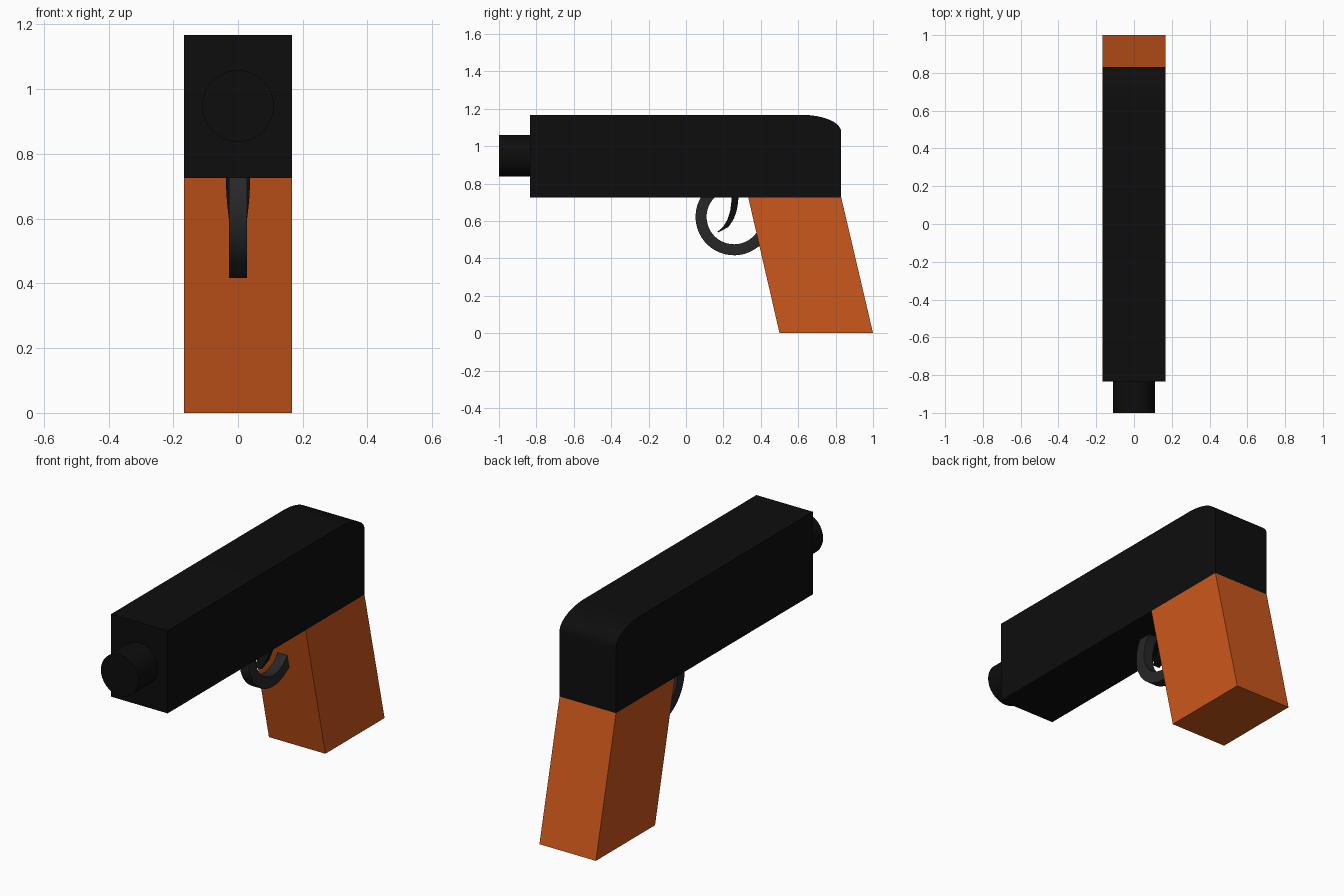
import bpy, bmesh
from math import sin, cos, pi, radians

if "Cube" in bpy.data.objects:
    bpy.data.objects.remove(bpy.data.objects["Cube"])


def material(name, rgb):
    m = bpy.data.materials.new(name)
    m.diffuse_color = (*rgb, 1)
    m.use_nodes = True
    m.node_tree.nodes["Principled BSDF"].inputs["Base Color"].default_value = m.diffuse_color
    return m


black = material("black_metal", (0.004, 0.004, 0.004))
grey = material("dark_grey_metal", (0.02, 0.02, 0.02))
orange = material("orange_grip", (0.6, 0.095, 0.011))


def finish(obj, mat, smooth=True):
    obj.data.materials.append(mat)
    bpy.ops.object.select_all(action='DESELECT')
    obj.select_set(True)
    bpy.context.view_layer.objects.active = obj
    if smooth:
        bpy.ops.object.shade_smooth_by_angle(angle=radians(30))
    return obj


def from_bmesh(name, bm):
    bmesh.ops.recalc_face_normals(bm, faces=bm.faces)
    mesh = bpy.data.meshes.new(name)
    bm.to_mesh(mesh)
    bm.free()
    obj = bpy.data.objects.new(name, mesh)
    bpy.context.collection.objects.link(obj)
    return obj


def extrude_profile(name, profile, half_width):
    """Side profile of (y, z) points, extruded across x."""
    bm = bmesh.new()
    face = bm.faces.new([bm.verts.new((-half_width, y, z)) for y, z in profile])
    geom = bmesh.ops.extrude_face_region(bm, geom=[face])["geom"]
    verts = [g for g in geom if isinstance(g, bmesh.types.BMVert)]
    bmesh.ops.translate(bm, verts=verts, vec=(2 * half_width, 0, 0))
    return from_bmesh(name, bm)


def loft(name, stations):
    """Bar through stations of (half width, (y, z) on one edge, (y, z) on the other)."""
    bm = bmesh.new()
    rings = [[bm.verts.new(p) for p in ((-w, *a), (w, *a), (w, *b), (-w, *b))]
             for w, a, b in stations]
    for r, s in zip(rings, rings[1:]):
        for i in range(4):
            j = (i + 1) % 4
            bm.faces.new((r[i], r[j], s[j], s[i]))
    bm.faces.new(rings[0])
    bm.faces.new(rings[-1])
    return from_bmesh(name, bm)


# Body with an elliptical rounded top rear edge
rear = [(0.62 + 0.21 * sin(t), 1.075 + 0.092 * cos(t))
        for t in (i * pi / 2 / 12 for i in range(13))]
finish(extrude_profile("body", [(-0.833, 0.725), (-0.833, 1.167)] + rear
                       + [(0.83, 0.725)], 0.167), black)

# Slanted grip
finish(extrude_profile("grip", [(0.333, 0.725), (0.83, 0.725), (1.0, 0), (0.5, 0)],
                       0.167), orange, smooth=False)

# Barrel
bpy.ops.mesh.primitive_cylinder_add(vertices=32, radius=0.111, depth=0.2,
                                    location=(0, -0.9, 0.948), rotation=(pi / 2, 0, 0))
barrel = bpy.context.object
barrel.name = "barrel"
finish(barrel, black)

# Trigger guard: arc from the body underside round to the grip
guard = []
for i in range(29):
    a = radians(125 + 205 * i / 28)
    guard.append((0.028,) + tuple((0.257 + r * cos(a), 0.622 + r * sin(a))
                                  for r in (0.206, 0.147)))
finish(loft("trigger_guard", guard), grey)

# Trigger, tapering to a curved tip
finish(loft("trigger", [
    (0.037, (0.243, 0.76), (0.281, 0.76)),
    (0.037, (0.242, 0.70), (0.279, 0.70)),
    (0.034, (0.236, 0.65), (0.270, 0.65)),
    (0.029, (0.221, 0.606), (0.255, 0.610)),
    (0.025, (0.200, 0.570), (0.228, 0.568)),
    (0.020, (0.168, 0.541), (0.172, 0.538)),
]), black)
